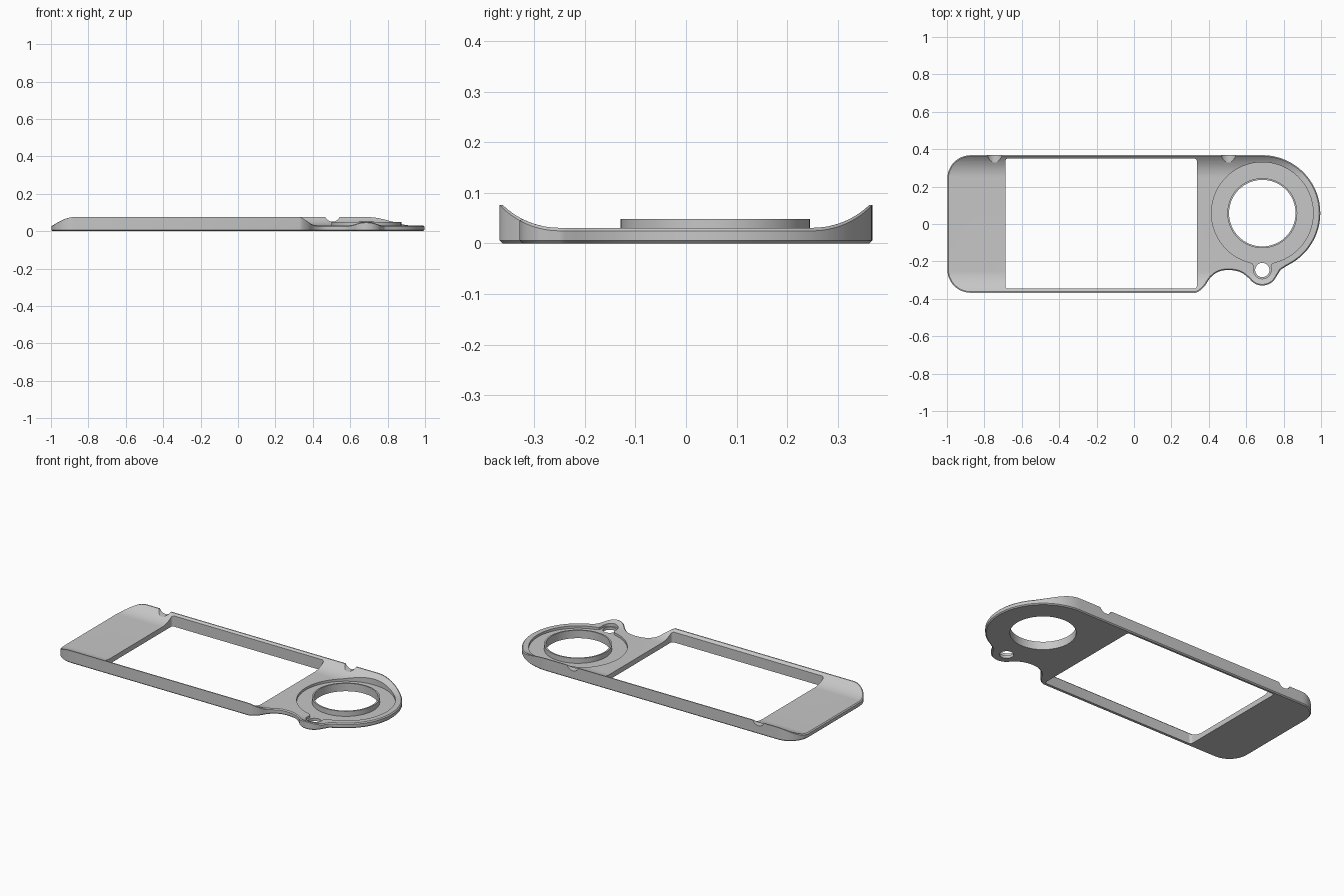
import bpy, bmesh
from math import sin, cos, radians, sqrt
from mathutils import Vector

cube = bpy.data.objects.get("Cube")
if cube:
    bpy.data.objects.remove(cube)

grey = bpy.data.materials.new("light grey")
grey.use_nodes = True
colour = (0.57, 0.57, 0.57, 1)
grey.diffuse_color = colour
grey.node_tree.nodes["Principled BSDF"].inputs["Base Color"].default_value = colour

HALF_WIDTH, BASE_Z, FLOOR_Z = 0.368, 0.031, 0.017
DISH_START, DISH_RADIUS = 0.25, 0.162
RIM = 0.006
LENS = (0.686, 0.058)
EYELET = (0.686, -0.246)


def arc(centre, r, start, end, n):
    angles = [radians(start + (end - start) * i / n) for i in range(n + 1)]
    return [(centre[0] + r * cos(a), centre[1] + r * sin(a)) for a in angles]


def circle(centre, r, n=64):
    return arc(centre, r, 0, 360, n)[:-1]


def smooth_path(points, steps=5):
    """Catmull-Rom curve through the inner points."""
    pts = [Vector(p) for p in points]
    out = []
    for a, b, c, d in zip(pts, pts[1:], pts[2:], pts[3:]):
        for i in range(steps):
            t = i / steps
            p = b + (c - a) * t / 2 + (2 * a - 5 * b + 4 * c - d) * t**2 / 2 \
                + (3 * b - a - 3 * c + d) * t**3 / 2
            out.append(tuple(p))
    return out


def shrink(points, d):
    """Offset a clockwise outline inwards."""
    out = []
    for i, (x, y) in enumerate(points):
        (ax, ay), (bx, by) = points[i - 1], points[(i + 1) % len(points)]
        t = Vector((bx - ax, by - ay)).normalized()
        out.append((x + t.y * d, y - t.x * d))
    return out


def loft(rings):
    """Closed solid through rings of matching 3D points."""
    bm = bmesh.new()
    loops = [[bm.verts.new(p) for p in ring] for ring in rings]
    n = len(loops[0])
    for low, high in zip(loops, loops[1:]):
        for i in range(n):
            j = (i + 1) % n
            bm.faces.new((low[i], low[j], high[j], high[i]))
    bm.faces.new(loops[0])
    bm.faces.new(loops[-1])
    bmesh.ops.recalc_face_normals(bm, faces=bm.faces[:])
    return bm


def make_object(name, bm):
    mesh = bpy.data.meshes.new(name)
    bm.to_mesh(mesh)
    bm.free()
    mesh.materials.append(grey)
    obj = bpy.data.objects.new(name, mesh)
    bpy.context.collection.objects.link(obj)
    return obj


def prism(name, outline, lo, hi):
    return make_object(name, loft([[(x, y, z) for x, y in outline] for z in (lo, hi)]))


def cut(obj, cutter):
    mod = obj.modifiers.new("cut", "BOOLEAN")
    mod.operation, mod.solver, mod.object = "DIFFERENCE", "EXACT", cutter
    bpy.context.view_layer.objects.active = obj
    bpy.ops.object.modifier_apply(modifier=mod.name)
    bpy.data.objects.remove(cutter)


def dish_height(y):
    d = max(0, abs(y) - DISH_START)
    return BASE_Z + DISH_RADIUS - sqrt(DISH_RADIUS**2 - d * d)


# Plate outline: body, round lens end, eyelet tab and scooped edge
outline = arc((-0.873, 0.243), 0.125, 180, 90, 12)
outline += arc(LENS, 0.31, 90, -62, 48)
outline += smooth_path([(0.87, -0.19), (0.815, -0.225), (0.778, -0.25), (0.76, -0.277)])
outline += arc(EYELET, 0.083, -25, -145, 14)
outline += smooth_path([(0.64, -0.32), (0.605, -0.282), (0.565, -0.256), (0.51, -0.246),
                        (0.455, -0.254), (0.41, -0.285), (0.375, -0.335),
                        (0.33, -HALF_WIDTH), (0.27, -HALF_WIDTH)])
outline.append((0.33, -HALF_WIDTH))
outline += arc((-0.873, -0.243), 0.125, 270, 180, 12)

# Slab with softened rims, sliced lengthwise and bent up along both long edges
inner = shrink(outline, RIM)
levels = ((inner, 0), (outline, RIM), (outline, 1 - RIM), (inner, 1))
bm = loft([[(x, y, z) for x, y in ring] for ring, z in levels])
for i in range(11):
    for side in (-1, 1):
        y = side * (DISH_START + i * 0.0105)
        bmesh.ops.bisect_plane(bm, geom=bm.verts[:] + bm.edges[:] + bm.faces[:],
                               dist=0.00001, plane_co=(0, y, 0), plane_no=(0, 1, 0))
for v in bm.verts:
    if v.co.z > 0.5:
        v.co.z += dish_height(v.co.y) - 1
plate = make_object("face_plate", bm)

# Screen window with small corner radii
x0, x1, y0, y1, r = -0.688, 0.336, -0.346, 0.35, 0.014
window = []
for cx, cy, a in ((x1 - r, y1 - r, 0), (x0 + r, y1 - r, 90),
                  (x0 + r, y0 + r, 180), (x1 - r, y0 + r, 270)):
    window += arc((cx, cy), r, a, a + 90, 5)
cut(plate, prism("window_cutter", window, -0.1, 0.3))

# Recess around the lens, with a neck running out to the eyelet
recess = arc(LENS, 0.272, -76, 256, 72)
recess += [(0.636, -0.214), (0.641, -0.228)]
recess += arc(EYELET, 0.047, 165, 375, 20)
recess += [(0.731, -0.228), (0.736, -0.214)]
cut(plate, prism("recess_cutter", recess, FLOOR_Z, 0.3))

# Lens and eyelet holes
for centre, radius in ((LENS, 0.178), (EYELET, 0.038)):
    cut(plate, prism("hole_cutter", circle(centre, radius), -0.1, 0.3))

# Rounded finger notches on the back edge
for x in (-0.745, 0.505):
    notch = circle((x, 0.093), 0.042, 24)
    cut(plate, make_object("notch_cutter",
                           loft([[(u, y, z) for u, z in notch] for y in (0.25, 0.45)])))

# Raised collar around the lens hole
collar = prism("lens_collar", circle(LENS, 0.187), FLOOR_Z, 0.048)
cut(collar, prism("bore_cutter", circle(LENS, 0.178), -0.1, 0.2))

for obj in (plate, collar):
    bpy.ops.object.select_all(action="DESELECT")
    obj.select_set(True)
    bpy.context.view_layer.objects.active = obj
    bpy.ops.object.shade_smooth_by_angle(angle=radians(25))
